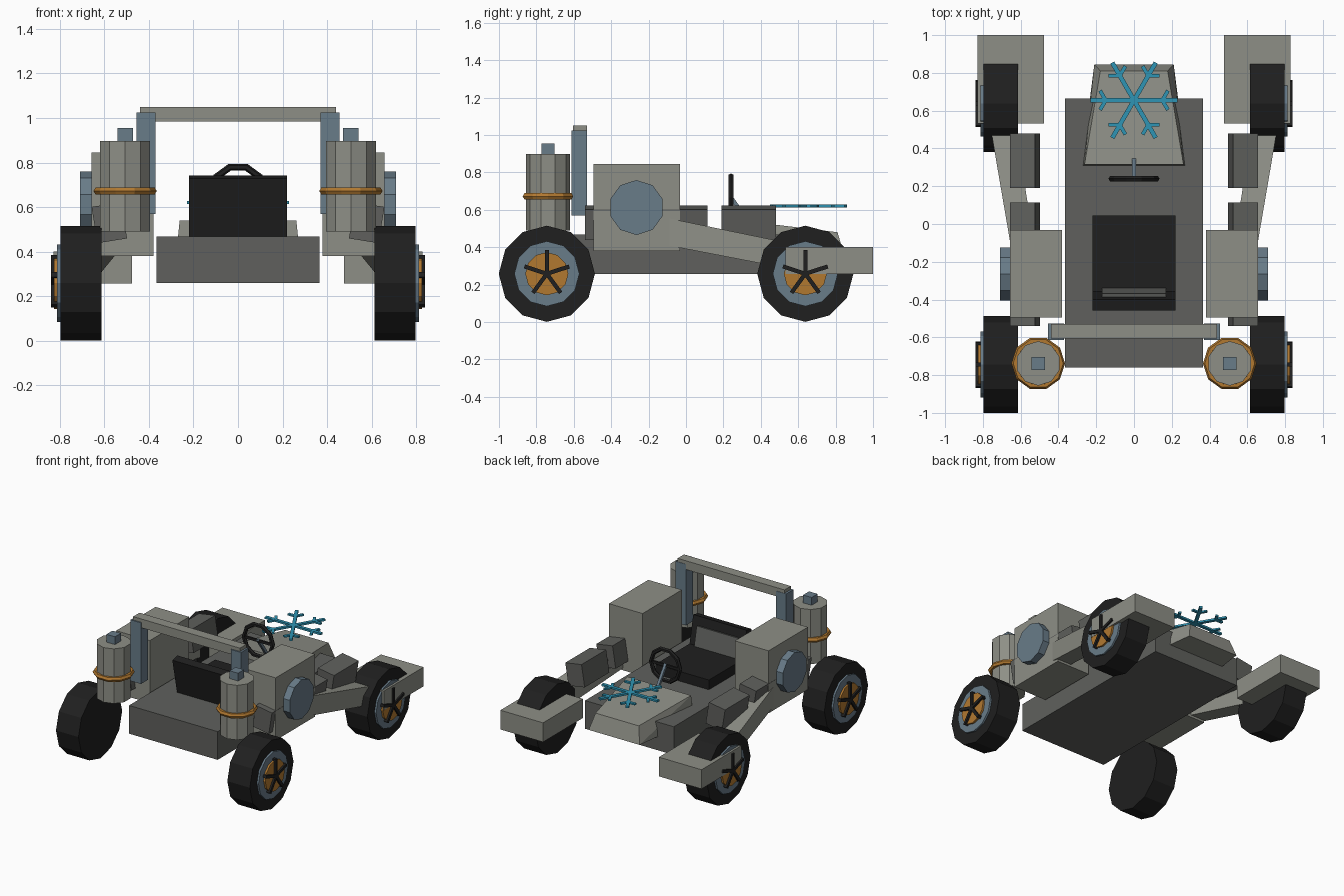
import bpy, bmesh, math
from mathutils import Matrix, Vector, Euler

if "Cube" in bpy.data.objects:
    bpy.data.objects.remove(bpy.data.objects["Cube"])


def material(name, r, g, b):
    m = bpy.data.materials.new(name)
    m.diffuse_color = (r, g, b, 1)
    m.use_nodes = True
    m.node_tree.nodes["Principled BSDF"].inputs["Base Color"].default_value = m.diffuse_color
    return m


LIGHT = material("light grey", 0.27, 0.275, 0.24)
DARK = material("dark grey", 0.115, 0.118, 0.11)
BLACK = material("black", 0.014, 0.014, 0.014)
STEEL = material("steel blue", 0.14, 0.20, 0.25)
ORANGE = material("orange", 0.44, 0.19, 0.03)
CYAN = material("ice blue", 0.028, 0.30, 0.46)


def finish(name, bm, mat):
    bmesh.ops.recalc_face_normals(bm, faces=bm.faces)
    me = bpy.data.meshes.new(name)
    bm.to_mesh(me)
    bm.free()
    me.materials.append(mat)
    ob = bpy.data.objects.new(name, me)
    bpy.context.collection.objects.link(ob)
    return ob


def box(name, centre, size, mat, rot=(0, 0, 0)):
    bm = bmesh.new()
    m = Matrix.Translation(centre) @ Euler(rot).to_matrix().to_4x4() @ Matrix.Diagonal((*size, 1))
    bmesh.ops.create_cube(bm, size=1, matrix=m)
    return finish(name, bm, mat)


def span(name, x, y, z, mat):
    c, s = zip(*[((a + b) / 2, b - a) for a, b in (x, y, z)])
    return box(name, c, s, mat)


def rod(name, a, b, r, n, mat, turn=0.0):
    # Prism with n sides from point a to point b
    a, b = Vector(a), Vector(b)
    bm = bmesh.new()
    m = (Matrix.Translation((a + b) / 2) @ (b - a).to_track_quat('Z', 'Y').to_matrix().to_4x4()
         @ Matrix.Rotation(turn, 4, 'Z'))
    bmesh.ops.create_cone(bm, cap_ends=True, segments=n, radius1=r, radius2=r,
                          depth=(b - a).length, matrix=m)
    return finish(name, bm, mat)


def disc(name, s, x0, x1, y, z, r, n, mat):
    # Prism along x with one corner pointing straight up
    bm = bmesh.new()
    ring = [bm.verts.new((s * x0, y + r * math.sin(i * math.tau / n), z + r * math.cos(i * math.tau / n)))
            for i in range(n)]
    f = bm.faces.new(ring)
    g = bmesh.ops.extrude_face_region(bm, geom=[f], use_keep_orig=True)
    bmesh.ops.translate(bm, vec=(s * (x1 - x0), 0, 0),
                        verts=[v for v in g['geom'] if isinstance(v, bmesh.types.BMVert)])
    return finish(name, bm, mat)


def hull(name, pts, mat):
    bm = bmesh.new()
    for p in pts:
        bm.verts.new(p)
    bmesh.ops.convex_hull(bm, input=bm.verts)
    bmesh.ops.dissolve_limit(bm, angle_limit=0.01, verts=bm.verts, edges=bm.edges)
    return finish(name, bm, mat)


def torus(name, centre, big, small, n, k, mat, rot=(0, 0, 0)):
    bm = bmesh.new()
    m = Matrix.Translation(centre) @ Euler(rot).to_matrix().to_4x4()
    rings = []
    for i in range(n):
        a = i * math.tau / n
        rings.append([bm.verts.new(m @ Vector((
            (big + small * math.cos(j * math.tau / k)) * math.cos(a),
            (big + small * math.cos(j * math.tau / k)) * math.sin(a),
            small * math.sin(j * math.tau / k)))) for j in range(k)])
    for i in range(n):
        p, q = rings[i], rings[(i + 1) % n]
        for j in range(k):
            bm.faces.new((p[j], q[j], q[(j + 1) % k], p[(j + 1) % k]))
    return finish(name, bm, mat)


# Chassis and tapered hood
span("chassis", (-.365, .365), (-.76, .665), (.258, .468), DARK)
hull("hood", [(s * x, y, z) for s in (-1, 1) for x, y, z in
              ((.28, .305, .36), (.262, .315, .54), (.21, .845, .36), (.178, .81, .48))], LIGHT)

# Seat
span("seat_cushion", (-.22, .22), (-.40, .045), (.46, .54), BLACK)
box("seat_back", (0, -.40, .60), (.44, .06, .275), BLACK, (.21, 0, 0))
box("seat_back_panel", (0, -.363, .605), (.34, .02, .15), DARK, (.21, 0, 0))

# Steering wheel and column
torus("steering_wheel", (0, .24, .666), .119, .016, 10, 6, BLACK, (math.pi / 2, 0, 0))
rod("steering_column", (0, .235, .675), (0, .345, .52), .014, 4, STEEL, math.pi / 4)
box("steering_spoke", (0, .24, .666), (.23, .014, .018), BLACK)

# Snowflake ornament: six arms with paired twigs
for i in range(6):
    a = i * math.pi / 3
    d = Vector((math.cos(a), math.sin(a), 0))
    c = Vector((0, .655, .62))
    box("snowflake_arm", c + d * .115, (.23, .024, .014), CYAN, (0, 0, a))
    for t in (-1, 1):
        b = a + t * math.pi / 3
        e = Vector((math.cos(b), math.sin(b), 0))
        box("snowflake_twig", c + d * .15 + e * .028, (.062, .02, .012), CYAN, (0, 0, b))

# Roll bar crossbeam
span("roll_bar_beam", (-.44, .44), (-.605, -.53), (.985, 1.05), LIGHT)

for s in (-1, 1):
    def side(name, x, y, z, mat):
        return span(name, sorted((s * x[0], s * x[1])), y, z, mat)

    side("roll_bar_post", (.37, .455), (-.613, -.528), (.57, 1.025), STEEL)

    # Side engine pod with round cover
    side("side_pod", (.38, .657), (-.495, -.032), (.38, .845), LIGHT)
    disc("pod_cover", s, .65, .71, -.265, .612, .147, 10, STEEL)

    # Row of tilted side blocks
    for i in range(3):
        box("side_block", (s * .578, .335 - .365 * i, .53), (.135, .29, .165), DARK, (0, s * .16, 0))

    # Strut to the front fender
    hull("fender_strut", [(s * x, y, z) for x, y, zs in
                          ((.53, -.10, (.41, .556)), (.655, -.10, (.41, .556)),
                           (.64, .60, (.275, .412)), (.775, .60, (.275, .412))) for z in zs], LIGHT)
    side("front_fender", (.477, .828), (.532, 1.0), (.257, .40), LIGHT)

    # Barrel with band and cap
    bx, by = s * .507, -.738
    rod("barrel", (bx, by, .49), (bx, by, .897), .118, 10, LIGHT)
    torus("barrel_band", (bx, by, .672), .123, .019, 10, 6, ORANGE)
    box("barrel_cap", (bx, by, .92), (.07, .07, .07), STEEL)

    # Wheels
    for y in (-.744, .638):
        disc("tyre", s, .613, .798, y, .258, .257, 12, BLACK)
        disc("rim", s, .75, .812, y, .258, .174, 12, STEEL)
        disc("hub", s, .78, .826, y, .258, .115, 12, ORANGE)
        for i in range(5):
            a = i * math.tau / 5
            box("wheel_spoke", (s * .823, y + .062 * math.sin(a), .258 + .062 * math.cos(a)),
                (.034, .022, .128), BLACK, (-a, 0, 0))
